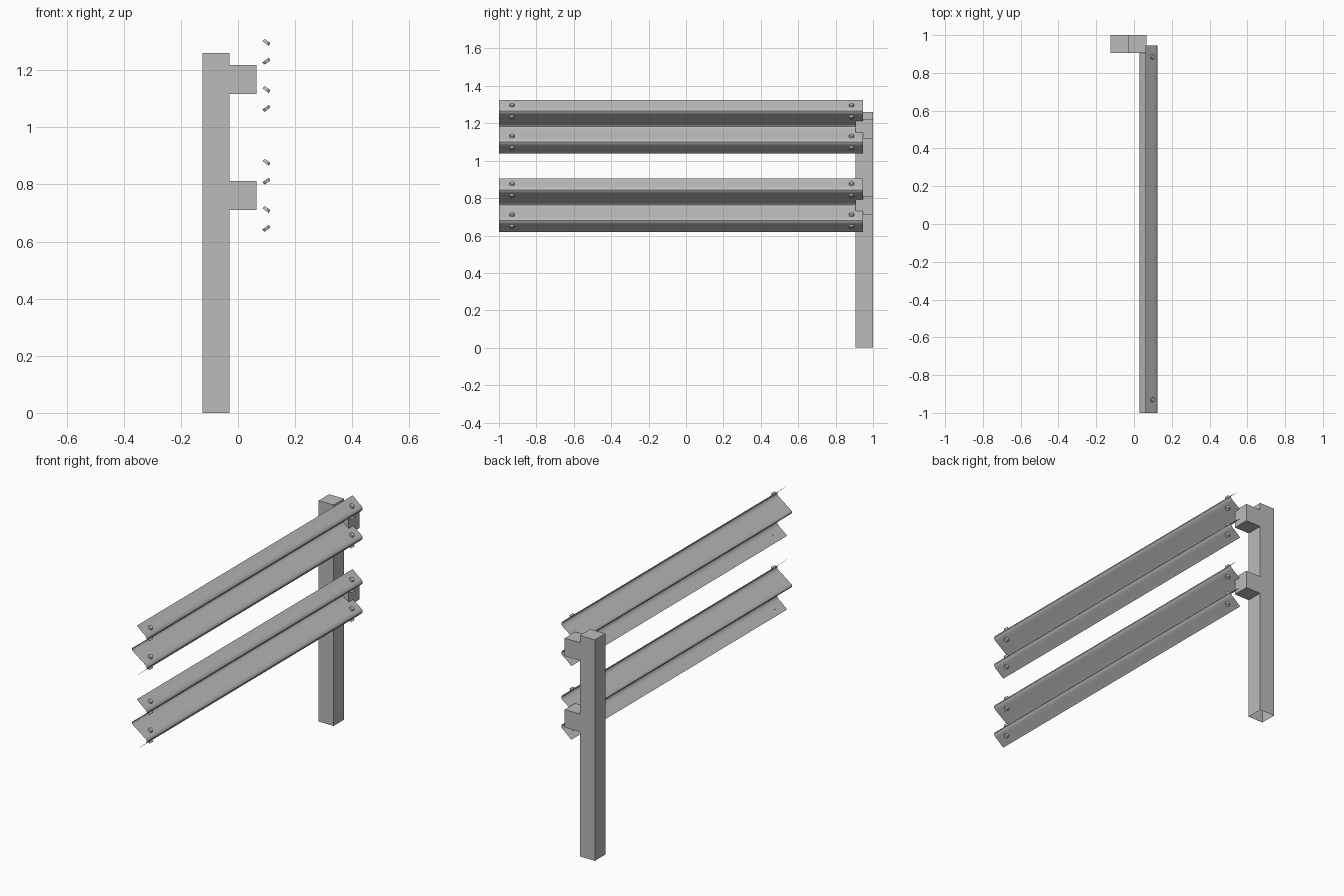
import bpy, bmesh, math
from mathutils import Vector, Matrix

old = bpy.data.objects.get("Cube")
if old:
    bpy.data.objects.remove(old, do_unlink=True)

steel = bpy.data.materials.new("galvanised_grey")
steel.use_nodes = True
steel.diffuse_color = (0.5, 0.5, 0.5, 1)
steel.node_tree.nodes["Principled BSDF"].inputs["Base Color"].default_value = (0.5, 0.5, 0.5, 1)


def finish(name, bm, smooth=False):
    mesh = bpy.data.meshes.new(name)
    bm.to_mesh(mesh)
    bm.free()
    mesh.materials.append(steel)
    obj = bpy.data.objects.new(name, mesh)
    bpy.context.collection.objects.link(obj)
    if smooth:
        bpy.ops.object.select_all(action='DESELECT')
        obj.select_set(True)
        bpy.context.view_layer.objects.active = obj
        bpy.ops.object.shade_smooth_by_angle(angle=math.radians(35))
    return obj


def box(name, low, high, open_normal=None):
    """Box between two corners, optionally without the face on one side."""
    low, high = Vector(low), Vector(high)
    bm = bmesh.new()
    bmesh.ops.create_cube(bm, size=1)
    bmesh.ops.scale(bm, vec=high - low, verts=bm.verts)
    bmesh.ops.translate(bm, vec=(low + high) / 2, verts=bm.verts)
    if open_normal:
        bm.normal_update()
        gone = [f for f in bm.faces if f.normal.dot(Vector(open_normal)) > 0.9]
        bmesh.ops.delete(bm, geom=gone, context='FACES')
    return finish(name, bm)


# Upper half of the wave-shaped section as (x, height above its middle)
HALF = [(0.030, 0.0), (0.032, 0.006), (0.038, 0.011), (0.097, 0.054),
        (0.115, 0.067), (0.122, 0.074), (0.125, 0.0825), (0.122, 0.091),
        (0.115, 0.099), (0.097, 0.112), (0.062, 0.1425)]
SECTION = [(x, -z) for x, z in reversed(HALF[1:])] + HALF
FRONT, BACK = -1.0, 0.945


def rail(name, middle):
    """Thin sheet swept along y."""
    bm = bmesh.new()
    rows = [[bm.verts.new((x, y, middle + z)) for x, z in SECTION] for y in (FRONT, BACK)]
    for i in range(len(SECTION) - 1):
        bm.faces.new((rows[0][i], rows[1][i], rows[1][i + 1], rows[0][i + 1]))
    bmesh.ops.recalc_face_normals(bm, faces=bm.faces)
    if sum(f.normal.x for f in bm.faces) < 0:
        bmesh.ops.reverse_faces(bm, faces=bm.faces)
    finish(name, bm, smooth=True)


def bolts(name, middle):
    """Round heads resting on the four slopes at both ends."""
    bm = bmesh.new()
    for y in (-0.93, 0.885):
        for z, tilt in ((0.116, 1), (0.049, -1), (-0.049, 1), (-0.116, -1)):
            normal = Vector((0.58, 0, 0.81 * tilt))
            turn = normal.to_track_quat('Z', 'Y').to_matrix().to_4x4()
            place = Matrix.Translation((0.1, y, middle + z)) @ turn
            bmesh.ops.create_cone(bm, cap_ends=True, segments=12, radius1=0.014,
                                  radius2=0.012, depth=0.011, matrix=place)
    finish(name, bm, smooth=True)


# Post, hollow at the foot
box("post", (-0.125, 0.905, 0), (-0.03, 1.0, 1.26), open_normal=(0, 0, -1))

# Spacer blocks, wave rails and their bolts
for label, middle, base in (("lower", 0.762, 0.71), ("upper", 1.182, 1.117)):
    box(label + "_spacer_block", (-0.03, 0.905, base), (0.065, 1.0, base + 0.102),
        open_normal=(-1, 0, 0))
    rail(label + "_rail", middle)
    bolts(label + "_rail_bolts", middle)
